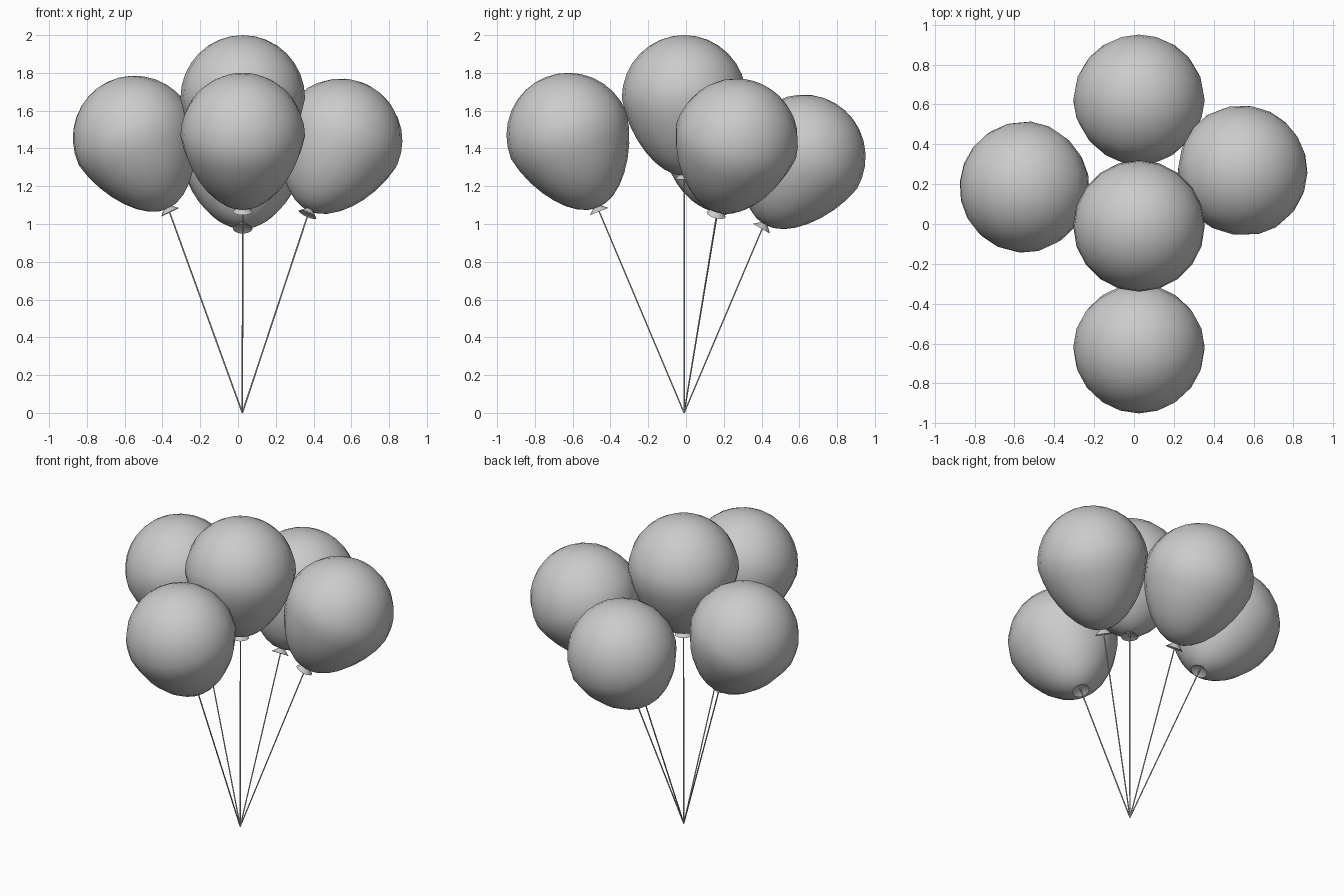
import bpy, bmesh, math
from mathutils import Vector

cube = bpy.data.objects.get("Cube")
if cube:
    bpy.data.objects.remove(cube)

GREY = (0.6, 0.6, 0.6, 1)
mat = bpy.data.materials.new("light grey")
mat.use_nodes = True
mat.diffuse_color = GREY
mat.node_tree.nodes["Principled BSDF"].inputs["Base Color"].default_value = GREY

RADIUS, LOWER, SIDES, RINGS = 0.33, 0.41, 20, 16
TIE = Vector((0.023, -0.01, 0))


def lathe(name, profile, sides, origin, axis, angle=40):
    """Revolve (radius, height) points around an axis; zero radius closes to a pole."""
    bm = bmesh.new()
    rings = []
    for r, h in profile:
        if r < 1e-5:
            rings.append([bm.verts.new((0, 0, h))] * sides)
        else:
            turns = [2 * math.pi * i / sides for i in range(sides)]
            rings.append([bm.verts.new((r * math.cos(t), r * math.sin(t), h)) for t in turns])
    for a, b in zip(rings, rings[1:]):
        for i in range(sides):
            j = (i + 1) % sides
            bm.faces.new(list(dict.fromkeys((a[i], a[j], b[j], b[i]))))
    bmesh.ops.recalc_face_normals(bm, faces=bm.faces)
    mesh = bpy.data.meshes.new(name)
    bm.to_mesh(mesh)
    bm.free()
    mesh.materials.append(mat)
    obj = bpy.data.objects.new(name, mesh)
    bpy.context.collection.objects.link(obj)
    obj.location = origin
    obj.rotation_euler = axis.to_track_quat('Z', 'Y').to_euler()
    bpy.ops.object.select_all(action='DESELECT')
    obj.select_set(True)
    bpy.context.view_layer.objects.active = obj
    bpy.ops.object.shade_smooth_by_angle(angle=math.radians(angle))
    return obj


# Balloon outline: round crown, tapering underside
balloon_profile = []
for k in range(RINGS + 1):
    t = -math.pi / 2 + math.pi * k / RINGS
    s, c = math.sin(t), math.cos(t)
    if s < 0:
        balloon_profile.append((RADIUS * c * (1 + 0.2 * s), LOWER * s))
    else:
        balloon_profile.append((RADIUS * c, (RADIUS + 0.004) * s))

# Flared, hollow knot measured from its rim
knot_profile = [(0, 0.025), (0.052, 0), (0.012, 0.036), (0, 0.036)]

# Balloon centre and knot rim position
balloons = {
    "centre": ((0.025, -0.01, 1.666), (0.025, -0.01, 1.235)),
    "front": ((0.025, -0.62, 1.467), (0.025, -0.46, 1.066)),
    "back": ((0.025, 0.62, 1.352), (0.025, 0.40, 0.975)),
    "left": ((0.54, 0.265, 1.437), (0.368, 0.16, 1.05)),
    "right": ((-0.545, 0.185, 1.452), (-0.36, 0.17, 1.063)),
}

for side, (centre, rim) in balloons.items():
    centre, rim = Vector(centre), Vector(rim)
    axis = (centre - rim).normalized()
    lathe(side + "_balloon", balloon_profile, SIDES, centre, axis)
    lathe(side + "_knot", knot_profile, 12, rim, axis)
    # String from the shared tie point up into the knot
    line = rim + axis * 0.025 - TIE
    n = line.length
    lathe(side + "_string", [(0, 0), (0.004, 0), (0.004, n), (0, n)], 6, TIE, line, 70)
